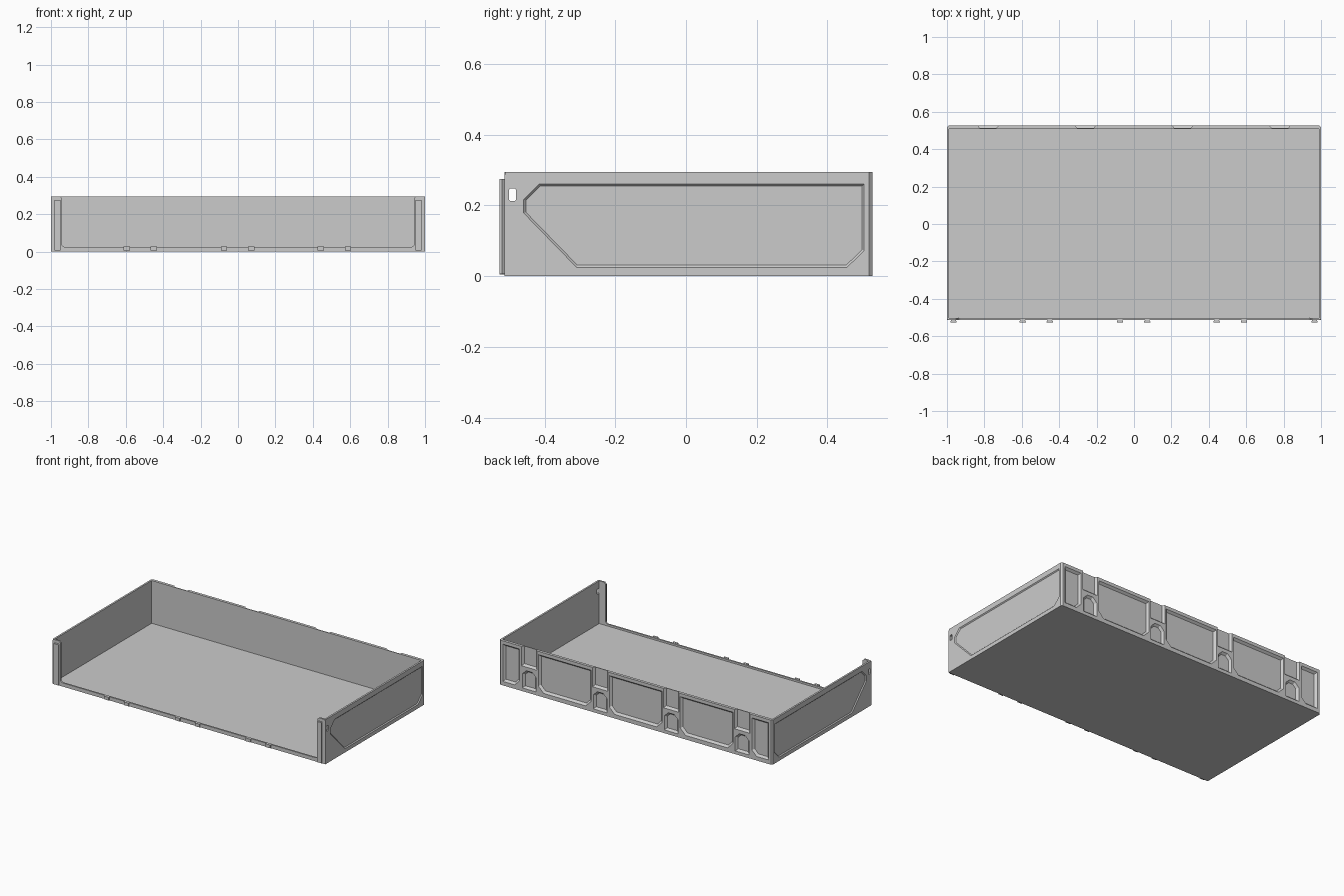
import bpy, bmesh, math
from mathutils import Vector

if "Cube" in bpy.data.objects:
    bpy.data.objects.remove(bpy.data.objects["Cube"])

H = 0.295        # wall height
FLOOR = 0.012    # floor thickness
SIDE = 0.012     # side wall thickness
Y_BACK, Y_BACK_IN = 0.527, 0.508
Y_FRONT, Y_FRONT_IN = -0.514, -0.503
MAP = {'x': lambda a, b, d: (d, a, b),
       'y': lambda a, b, d: (a, d, b),
       'z': lambda a, b, d: (a, b, d)}


def inset_poly(pts, dist):
    """Offset a convex outline inwards with mitred corners."""
    pts = [Vector(p) for p in pts]
    n = len(pts)
    area = sum(pts[i - 1].x * pts[i].y - pts[i].x * pts[i - 1].y for i in range(n))
    sign = 1 if area > 0 else -1
    out = []
    for i in range(n):
        e1 = (pts[i] - pts[i - 1]).normalized()
        e2 = (pts[(i + 1) % n] - pts[i]).normalized()
        n1, n2 = Vector((-e1.y, e1.x)) * sign, Vector((-e2.y, e2.x)) * sign
        out.append(pts[i] + (n1 + n2) * (dist / (1 + n1.dot(n2))))
    return out


def prisms(name, axis, solids):
    """One object from solids given as (outline, depth0, depth1, inset at depth1)."""
    bm = bmesh.new()
    for pts, d0, d1, inset in solids:
        end = inset_poly(pts, inset) if inset else pts
        a = [bm.verts.new(MAP[axis](p[0], p[1], d0)) for p in pts]
        b = [bm.verts.new(MAP[axis](p[0], p[1], d1)) for p in end]
        bm.faces.new(a)
        bm.faces.new(b)
        for i in range(len(a)):
            bm.faces.new((a[i - 1], a[i], b[i], b[i - 1]))
    bmesh.ops.recalc_face_normals(bm, faces=bm.faces)
    me = bpy.data.meshes.new(name)
    bm.to_mesh(me)
    bm.free()
    ob = bpy.data.objects.new(name, me)
    bpy.context.collection.objects.link(ob)
    return ob


def cut(ob, cutter):
    cutter.hide_render = True
    mod = ob.modifiers.new("cut", 'BOOLEAN')
    mod.operation = 'DIFFERENCE'
    mod.solver = 'EXACT'
    mod.object = cutter
    bpy.context.view_layer.objects.active = ob
    bpy.ops.object.modifier_apply(modifier=mod.name)
    bpy.data.objects.remove(cutter)


def rect(a0, b0, a1, b1):
    return [(a0, b0), (a1, b0), (a1, b1), (a0, b1)]


def chamfered(a0, b0, a1, b1, bl=0, br=0, tr=0, tl=0):
    """Rectangle with individually chamfered corners."""
    out = []
    for x, y, sx, sy, c, flip in ((a0, b0, 1, 1, bl, 0), (a1, b0, -1, 1, br, 1),
                                  (a1, b1, -1, -1, tr, 0), (a0, b1, 1, -1, tl, 1)):
        if c:
            pair = [(x, y + sy * c), (x + sx * c, y)]
            out += pair[::-1] if flip else pair
        else:
            out.append((x, y))
    return out


# Floor
prisms("floor", 'z', [(rect(-0.995, -0.51, 0.995, 0.52), 0, FLOOR, 0)])

# Back wall with chamfered outer corners
c = 0.01
back = prisms("back_wall", 'z', [([(-1, Y_BACK_IN), (1, Y_BACK_IN), (1, Y_BACK - c), (1 - c, Y_BACK),
                                   (-1 + c, Y_BACK), (-1, Y_BACK - c)], 0, H, 0)])

# Back pockets: end pockets, large panels, open notches and small sockets
y0, y1 = Y_BACK + 0.002, Y_BACK - 0.014
pockets = [(chamfered(-0.975, 0.025, -0.85, 0.275, br=0.035), y0, y1, 0.014),
           (chamfered(0.85, 0.025, 0.975, 0.275, bl=0.035), y0, y1, 0.014)]
for x in (-0.52, 0, 0.52):
    pockets.append((chamfered(x - 0.195, 0.025, x + 0.195, 0.275, bl=0.04, br=0.04), y0, y1, 0.014))
for x in (-0.78, -0.26, 0.26, 0.78):
    pockets.append((rect(x - 0.058, 0.165, x + 0.058, H + 0.05), y0, y1, 0.014))
    pockets.append((chamfered(x - 0.052, 0.02, x + 0.052, 0.145, tr=0.03, tl=0.03), y0, y1, 0.014))
cut(back, prisms("pocket_cutter", 'y', pockets))

# Side walls with a recessed panel and a through slot
panel = [(-0.415, 0.262), (-0.46, 0.217), (-0.46, 0.178), (-0.31, 0.024),
         (0.456, 0.024), (0.505, 0.072), (0.505, 0.262)]
slot = chamfered(-0.501, 0.212, -0.481, 0.248, 0.004, 0.004, 0.004, 0.004)
for s, label in ((-1, "left"), (1, "right")):
    wall = prisms(label + "_wall", 'x', [(rect(-0.51, 0, Y_BACK - c, H), s * (1 - SIDE), s, 0)])
    cut(wall, prisms("panel_cutter", 'x', [(panel, s * 1.001, s * 0.994, 0.007)]))
    cut(wall, prisms("slot_cutter", 'x', [(slot, s * 1.01, s * 0.97, 0)]))

# Front frame: low sill and two corner posts around a rounded opening
r, xi, zi = 0.018, 0.942, 0.024
arc = [(xi - r + r * math.cos(t), zi + r + r * math.sin(t))
       for t in (math.radians(-90 + 18 * k) for k in range(6))]
half = [(1, 0), (1, H - 0.008), (0.992, H), (xi + 0.01, H), (xi, H - 0.01)] + arc[::-1]
outline = half + [(-x, z) for x, z in reversed(half)]
prisms("front_frame", 'y', [(outline, Y_FRONT, Y_FRONT_IN, 0)])


# Dovetail ribs on the posts and small tabs along the sill
def dovetail(x, w_in, w_out):
    return [(x - w_in, Y_FRONT + 0.001), (x + w_in, Y_FRONT + 0.001),
            (x + w_out, -0.521), (x + w_out, -0.527), (x - w_out, -0.527), (x - w_out, -0.521)]


for s, label in ((-1, "left"), (1, "right")):
    prisms(label + "_post_rib", 'z', [(dovetail(s * 0.965, 0.011, 0.017), 0.006, 0.275, 0)])
for i, x in enumerate((-0.595, -0.45, -0.075, 0.07, 0.442, 0.588)):
    prisms(f"sill_tab_{i + 1}", 'z', [(dovetail(x, 0.011, 0.017), 0.005, 0.026, 0)])
